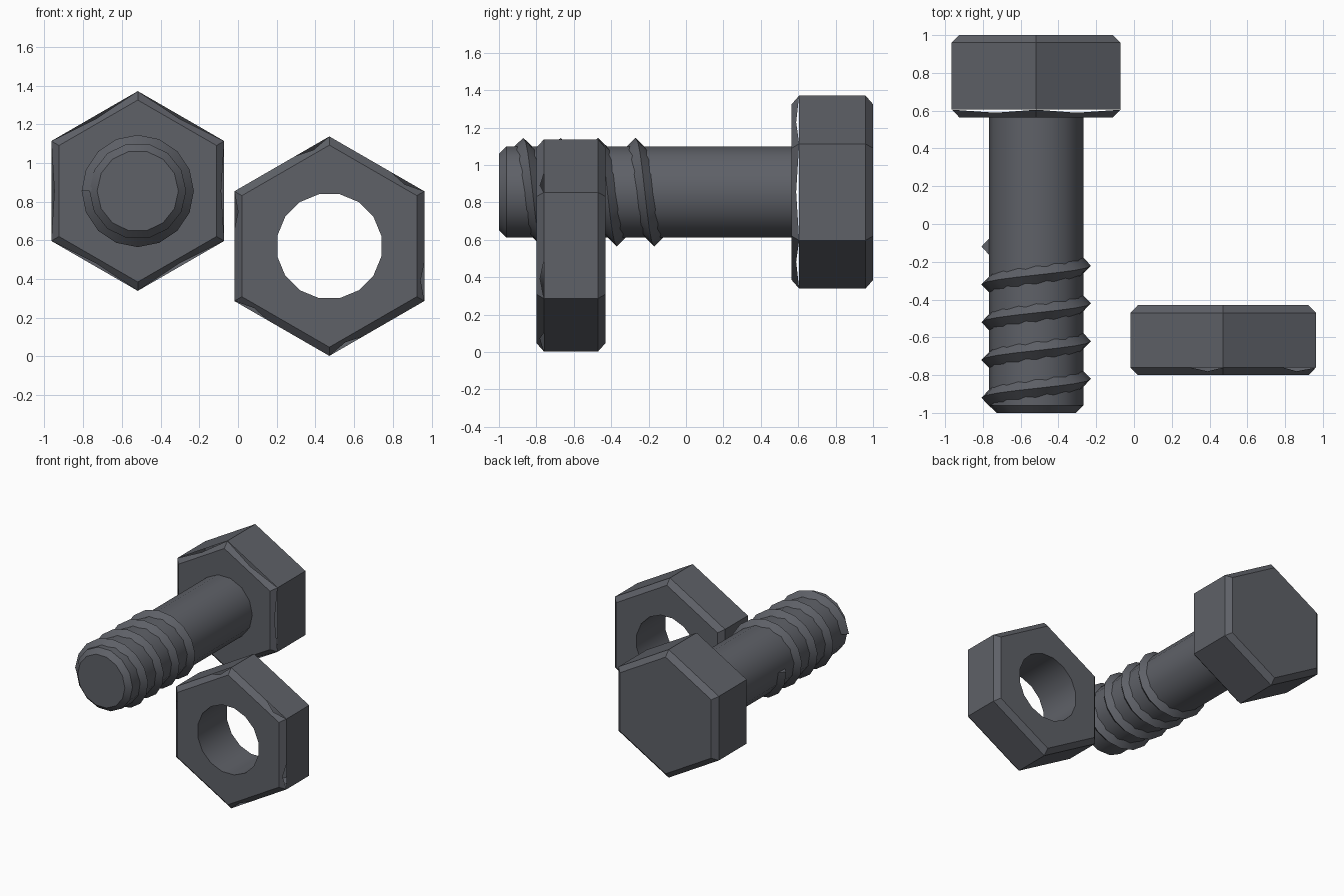
import bpy, bmesh
from math import cos, sin, pi, radians

cube = bpy.data.objects.get("Cube")
if cube:
    bpy.data.objects.remove(cube)

steel = bpy.data.materials.new("dark_steel")
COLOUR = (0.113, 0.119, 0.137, 1)
steel.diffuse_color = COLOUR
steel.use_nodes = True
steel.node_tree.nodes["Principled BSDF"].inputs["Base Color"].default_value = COLOUR


def finish(bm, name, centre):
    """Turn a bmesh into a shaded object placed at centre (x, z)."""
    bmesh.ops.recalc_face_normals(bm, faces=bm.faces)
    mesh = bpy.data.meshes.new(name)
    bm.to_mesh(mesh)
    bm.free()
    mesh.materials.append(steel)
    obj = bpy.data.objects.new(name, mesh)
    obj.location = (centre[0], 0, centre[1])
    bpy.context.collection.objects.link(obj)
    bpy.ops.object.select_all(action='DESELECT')
    obj.select_set(True)
    bpy.context.view_layer.objects.active = obj
    bpy.ops.object.shade_smooth_by_angle(angle=radians(30))
    return obj


def ring(bm, radius, y, sides, start):
    """Clockwise ring of vertices around the y axis."""
    angles = [start - 2 * pi * i / sides for i in range(sides)]
    return [bm.verts.new((radius * cos(a), y, radius * sin(a))) for a in angles]


def skin(bm, a, b):
    n = len(a)
    for i in range(n):
        j = (i + 1) % n
        bm.faces.new((a[i], a[j], b[j], b[i]))


def loop_edges(bm, verts):
    edges = []
    for i, v in enumerate(verts):
        w = verts[(i + 1) % len(verts)]
        edges.append(bm.edges.get((v, w)) or bm.edges.new((v, w)))
    return edges


def hex_block(name, centre, outer, inner, y0, y1, gap, hole=0):
    """Chamfered hexagon; the front chamfer has a notch from gap[0] to gap[1]."""
    bm = bmesh.new()
    c = 0.04
    rings = [ring(bm, r, y, 6, pi / 2) for r, y in
             ((inner, y0), (outer, y0 + c), (outer, y1 - c), (inner, y1))]
    skin(bm, rings[1], rings[2])
    skin(bm, rings[2], rings[3])
    t0, t1, depth = gap
    for i in range(6):
        j = (i + 1) % 6
        a, b, p, q = rings[0][i], rings[0][j], rings[1][i], rings[1][j]
        t = (t0 + t1) / 2
        tip = bm.verts.new(p.co.lerp(q.co, t).lerp(a.co.lerp(b.co, t), depth))
        outline = [a, b, q, tip]
        if t0 > 0:
            outline.append(bm.verts.new(p.co.lerp(q.co, t0)))
        bm.faces.new(outline + [p])
    if hole:
        bores = [ring(bm, hole, y, 16, pi / 16) for y in (y0, y1)]
        skin(bm, *bores)
        for bore, rim in zip(bores, (rings[0], rings[3])):
            bmesh.ops.triangle_fill(
                bm, use_beauty=True,
                edges=loop_edges(bm, bore) + loop_edges(bm, rim))
    else:
        bm.faces.new(rings[0])
        bm.faces.new(rings[3])
    return finish(bm, name, centre)


BOLT = (-0.518, 0.855)
NUT = (0.472, 0.57)

# Hexagonal parts
hex_block("bolt_head", BOLT, 0.516, 0.47, 0.565, 1.0, (0, 1, 0.4))
hex_block("nut", NUT, 0.567, 0.522, -0.8, -0.43, (0.65, 1, 0.5), hole=0.274)

# Shank with a chamfered tip
bm = bmesh.new()
loops = [ring(bm, r, y, 14, 0) for r, y in ((0.21, -1), (0.25, -0.96), (0.25, 0.567))]
for lower, upper in zip(loops, loops[1:]):
    skin(bm, lower, upper)
bm.faces.new(loops[0])
bm.faces.new(loops[-1])
finish(bm, "bolt_shank", BOLT)

# Helical thread: a triangular section swept for four turns
bm = bmesh.new()
STEPS, TURNS, PITCH = 16, 4, 0.2
sections = []
for i in range(STEPS * TURNS + 1):
    a = pi - 2 * pi * i / STEPS
    y = -0.92 + PITCH * i / STEPS
    sections.append([bm.verts.new((r * cos(a), y + dy, r * sin(a)))
                     for r, dy in ((0.24, -0.052), (0.29, 0), (0.24, 0.052))])
for s, t in zip(sections, sections[1:]):
    skin(bm, s, t)
bm.faces.new(sections[0])
bm.faces.new(sections[-1])
finish(bm, "bolt_thread", BOLT)
